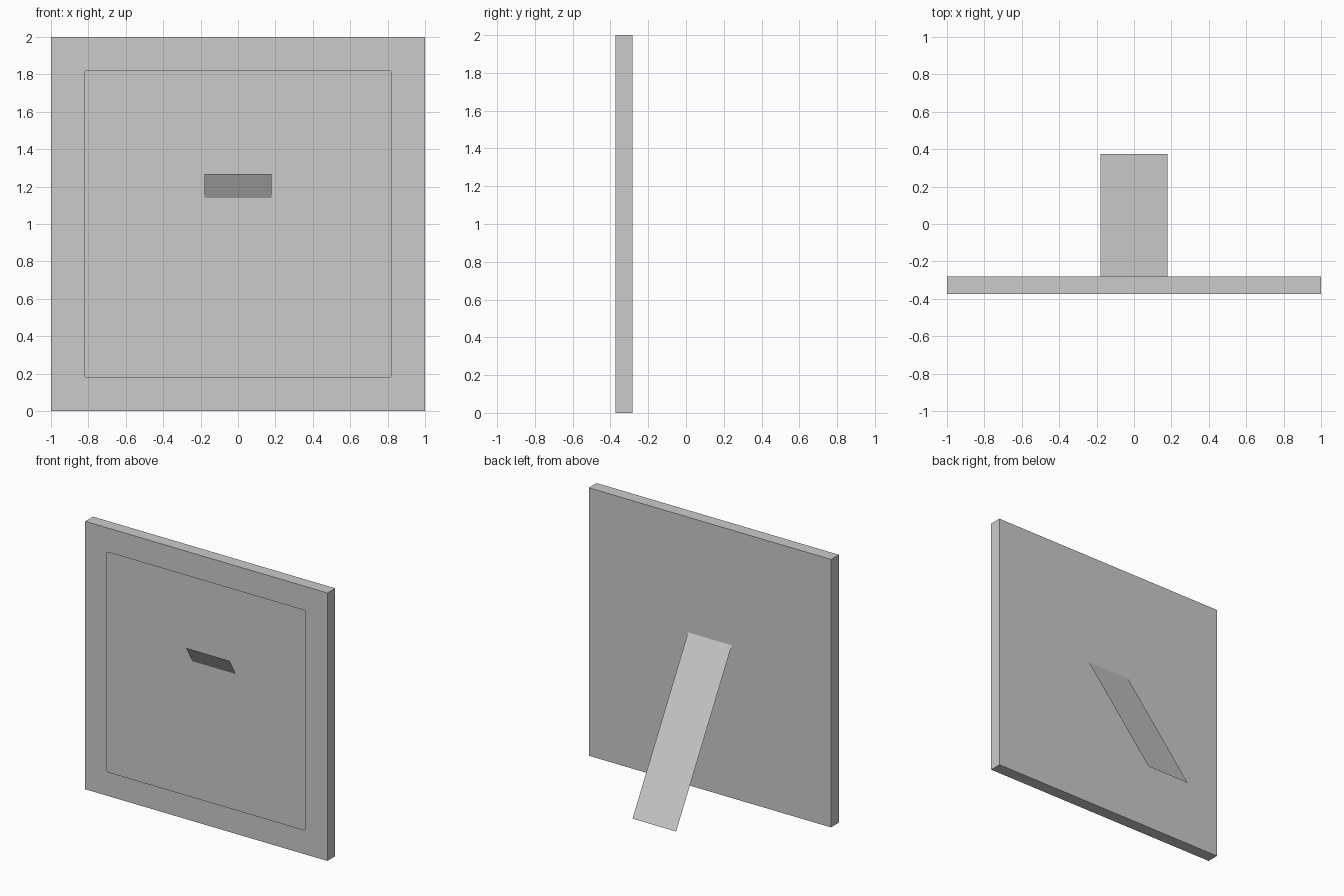
import bpy, bmesh
from math import sin, cos, pi

if "Cube" in bpy.data.objects:
    bpy.data.objects.remove(bpy.data.objects["Cube"])

Y_FRONT, Y_BACK, Y_FOOT = -0.3735, -0.282, 0.3735


def finish(name, bm):
    me = bpy.data.meshes.new(name)
    bm.to_mesh(me)
    bm.free()
    ob = bpy.data.objects.new(name, me)
    bpy.context.collection.objects.link(ob)
    return ob


# hollow frame: back panel, four outer sides, front border around an open window
bm = bmesh.new()
corners = [(-1, -1), (1, -1), (1, 1), (-1, 1)]
front = [bm.verts.new((x, Y_FRONT, z + 1)) for x, z in corners]
back = [bm.verts.new((x, Y_BACK, z + 1)) for x, z in corners]
bm.faces.new(back[::-1])

# window corners are slightly rounded
half, r, seg = 0.82, 0.012, 4
arcs = []
for i, (sx, sz) in enumerate(corners):
    arc = []
    for k in range(seg + 1):
        a = pi + i * pi / 2 + k / seg * pi / 2
        arc.append(bm.verts.new((sx * (half - r) + r * cos(a), Y_FRONT,
                                 1 + sz * (half - r) + r * sin(a))))
    arcs.append(arc)

for i in range(4):
    j = (i + 1) % 4
    bm.faces.new((front[j], front[i], back[i], back[j]))
    bm.faces.new((front[i], front[j], arcs[j][0], arcs[i][-1]))
    for a, b in zip(arcs[i], arcs[i][1:]):
        bm.faces.new((front[i], b, a))
bmesh.ops.recalc_face_normals(bm, faces=bm.faces[:])
finish("picture_frame", bm)

# thin leaning stand, its top passes through the back panel into the frame
bm = bmesh.new()
top_y, top_z, w = -0.355, 1.267, 0.18
bm.faces.new([bm.verts.new(p) for p in (
    (-w, Y_FOOT, 0), (-w, top_y, top_z), (w, top_y, top_z), (w, Y_FOOT, 0))])
bmesh.ops.recalc_face_normals(bm, faces=bm.faces[:])
for f in bm.faces:
    if f.normal.y < 0:
        f.normal_flip()
finish("back_stand", bm)
